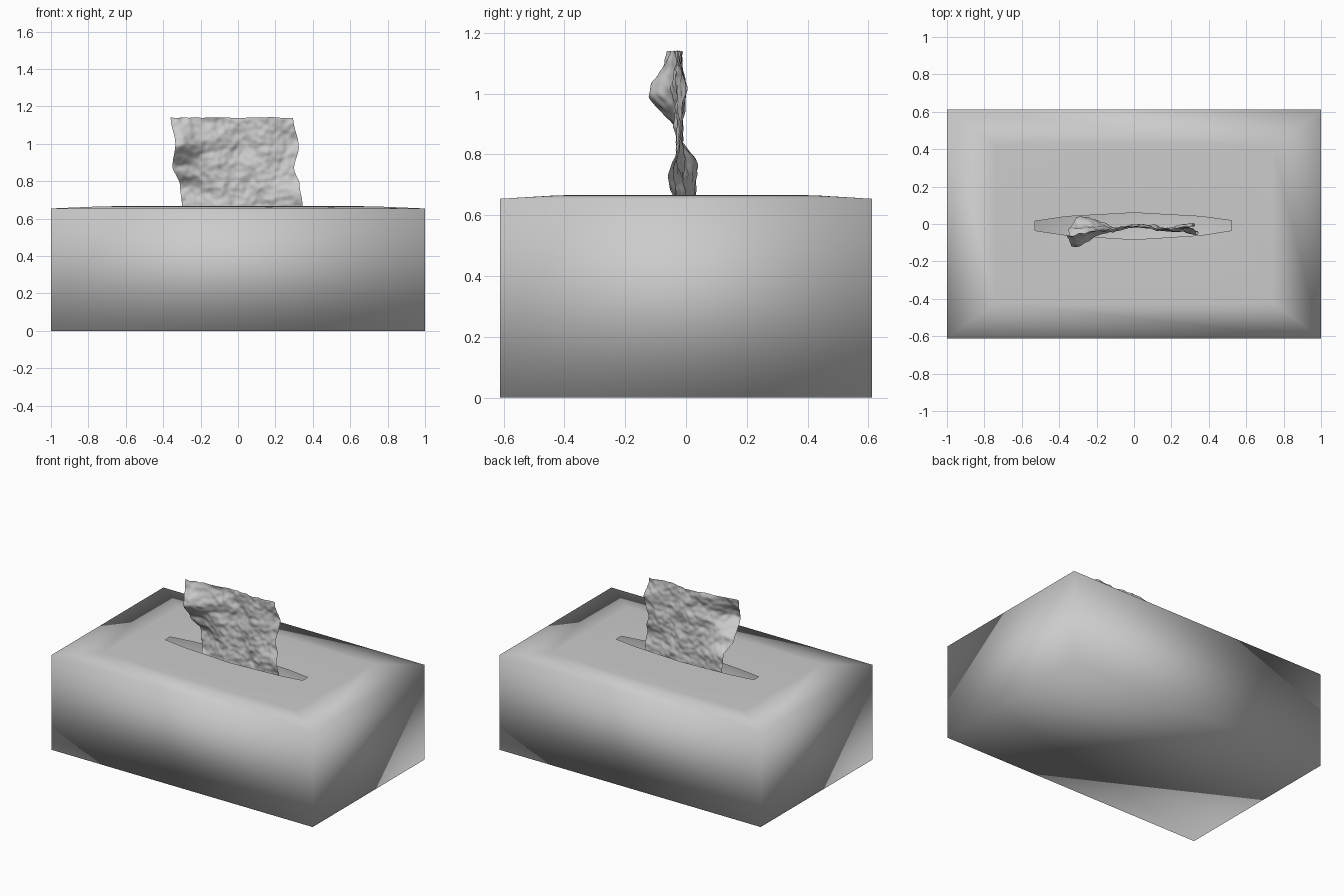
import bpy, bmesh, math
from mathutils import Vector, noise

if "Cube" in bpy.data.objects:
    bpy.data.objects.remove(bpy.data.objects["Cube"])


def finish(name, bm):
    me = bpy.data.meshes.new(name)
    bm.to_mesh(me)
    bm.free()
    for p in me.polygons:
        p.use_smooth = True
    ob = bpy.data.objects.new(name, me)
    bpy.context.collection.objects.link(ob)
    return ob


def curve(keys, t):
    # smooth interpolation through (position, value) keys
    if t <= keys[0][0]:
        return keys[0][1]
    for (a, va), (b, vb) in zip(keys, keys[1:]):
        if t <= b:
            f = (t - a) / (b - a)
            f = f * f * (3 - 2 * f)
            return va + (vb - va) * f
    return keys[-1][1]


# Box: hollow carton with a softly crowned top and a lens-shaped slot
bm = bmesh.new()


def ring(pts, z):
    return [bm.verts.new((x, y, z)) for x, y in pts]


def mirrored(half):
    # front half left to right, then back half right to left
    return half + [(x, -y) for x, y in reversed(half)]


slot_pts = [(-.53, -.035), (-.36, -.06), (0, -.083), (.36, -.06), (.52, -.035),
            (.52, .018), (.36, .04), (0, .06), (-.36, .04), (-.53, .015)]
slot = ring(slot_pts, 0.666)
collar = ring(mirrored([(-.6, -.17), (-.35, -.33), (0, -.34), (.33, -.33), (.59, -.17)]), 0.667)
inset = ring(mirrored([(-.74, -.42), (-.37, -.43), (0, -.43), (.37, -.43), (.74, -.42)]), 0.665)
corners = [(-1, -.612), (1, -.612), (1, .612), (-1, .612)]
rim = ring(corners, 0.654)
base = ring(corners, 0)

for outer, inner in ((collar, slot), (inset, collar)):
    for i in range(10):
        j = (i + 1) % 10
        bm.faces.new((outer[i], outer[j], inner[j], inner[i]))
bm.faces.new([rim[0], rim[1]] + inset[4::-1])
bm.faces.new([rim[2], rim[3]] + inset[9:4:-1])
bm.faces.new((rim[1], rim[2], inset[5], inset[4]))
bm.faces.new((rim[3], rim[0], inset[0], inset[9]))
for i in range(4):
    j = (i + 1) % 4
    bm.faces.new((base[i], base[j], rim[j], rim[i]))
bm.faces.new(base[::-1])
bmesh.ops.recalc_face_normals(bm, faces=bm.faces)
finish("tissue_box", bm)

# Tissue: crumpled sheet, twisted about half way up
left_x = [(.6, -.29), (.67, -.30), (.78, -.31), (.88, -.35), (1.0, -.335), (1.14, -.36)]
right_x = [(.6, .34), (.67, .345), (.78, .33), (.87, .30), (.98, .325), (1.14, .295)]
left_y = [(.6, .02), (.67, .03), (.76, .04), (.86, -.02), (1.0, -.125), (1.14, -.06)]
right_y = [(.6, -.04), (.67, -.05), (.75, -.05), (.86, -.02), (1.0, .0), (1.14, -.02)]
NX, NZ = 90, 70
bm = bmesh.new()
grid = []
for r in range(NZ + 1):
    z = 0.6 + 0.54 * r / NZ
    row = []
    for c in range(NX + 1):
        u = c / NX
        x = curve(left_x, z) * (1 - u) + curve(right_x, z) * u
        mid = -0.02 + 0.012 * math.sin(u * 9 * math.pi / 2)
        y = curve([(0, curve(left_y, z)), (.38, mid), (.72, mid), (1, curve(right_y, z))], u)
        p = Vector((x, 0, z))
        y += 0.012 * noise.noise(p * 13) + 0.007 * noise.noise(p * 32)
        dz = 0.005 * noise.noise(p * 20 + Vector((5, 2, 1)))
        row.append(bm.verts.new((x, y, z + dz)))
    grid.append(row)
for r in range(NZ):
    for c in range(NX):
        bm.faces.new((grid[r][c], grid[r][c + 1], grid[r + 1][c + 1], grid[r + 1][c]))
finish("tissue", bm)
